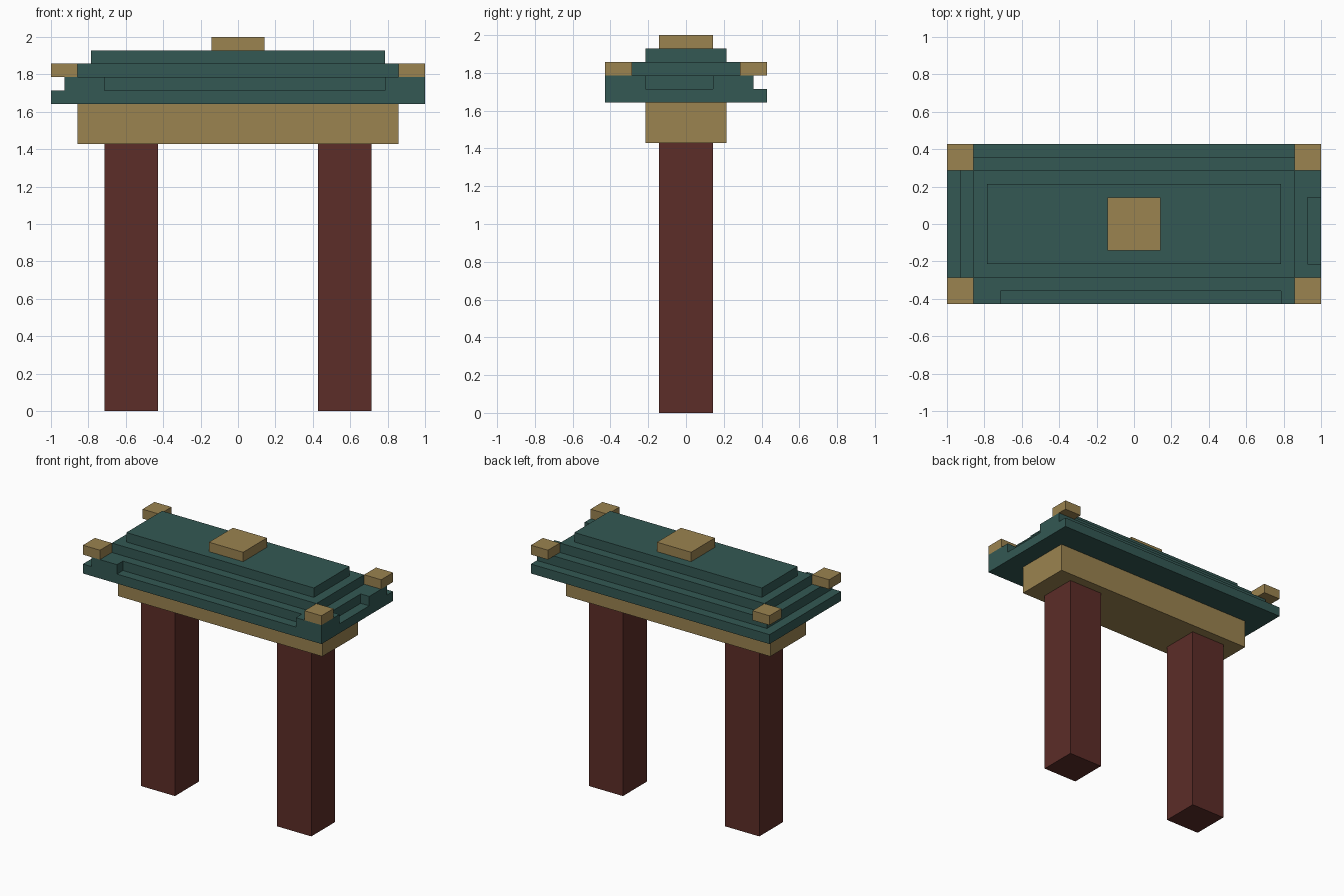
import bpy, bmesh

if "Cube" in bpy.data.objects:
    bpy.data.objects.remove(bpy.data.objects["Cube"])

U = 1 / 14  # block size: the whole model sits on this grid


def material(name, rgb):
    m = bpy.data.materials.new(name)
    m.diffuse_color = (*rgb, 1)
    m.use_nodes = True
    m.node_tree.nodes["Principled BSDF"].inputs["Base Color"].default_value = m.diffuse_color
    return m


RED = material("dark_red_wood", (0.107, 0.026, 0.021))
GOLD = material("gold_wood", (0.328, 0.227, 0.080))
TEAL = material("teal_tile", (0.033, 0.098, 0.087))


def prism(name, outline, z0, z1, mat):
    """Extrude a counter-clockwise outline (in blocks) from z0 to z1."""
    bm = bmesh.new()
    base = bm.faces.new([bm.verts.new((x * U, y * U, z0 * U)) for x, y in outline])
    top = bmesh.ops.extrude_face_region(bm, geom=[base])["geom"]
    bmesh.ops.translate(bm, vec=(0, 0, (z1 - z0) * U),
                        verts=[v for v in top if isinstance(v, bmesh.types.BMVert)])
    bmesh.ops.recalc_face_normals(bm, faces=bm.faces)
    mesh = bpy.data.meshes.new(name)
    bm.to_mesh(mesh)
    bm.free()
    mesh.materials.append(mat)
    obj = bpy.data.objects.new(name, mesh)
    bpy.context.collection.objects.link(obj)
    return obj


def box(name, cx, cy, hx, hy, z0, z1, mat):
    """Box from its centre and half sizes."""
    return prism(name, [(cx - hx, cy - hy), (cx + hx, cy - hy),
                        (cx + hx, cy + hy), (cx - hx, cy + hy)], z0, z1, mat)


# Pillars
for side, s in (("left", -1), ("right", 1)):
    box(f"{side}_pillar", 8 * s, 0, 2, 2, 0, 20, RED)

# Cross beam
box("cross_beam", 0, 0, 12, 3, 20, 23, GOLD)

# Stepped roof; the second tier is notched at the front and right
box("roof_eave", 0, 0, 14, 6, 23, 24, TEAL)
prism("roof_notched_tier", [(-13, -6), (-10, -6), (-10, -5), (11, -5), (11, -6), (14, -6),
                            (14, -3), (13, -3), (13, 2), (14, 2), (14, 5), (-13, 5)],
      24, 25, TEAL)
box("roof_upper_tier", 0, 0, 12, 4, 25, 26, TEAL)
box("roof_top_tier", 0, 0, 11, 3, 26, 27, TEAL)

# Corner ornaments and ridge cap
for side, sx in (("left", -1), ("right", 1)):
    for end, sy in (("front", -1), ("back", 1)):
        box(f"{end}_{side}_corner_ornament", 13 * sx, 5 * sy, 1, 1, 25, 26, GOLD)
box("ridge_cap", 0, 0, 2, 2, 27, 28, GOLD)
